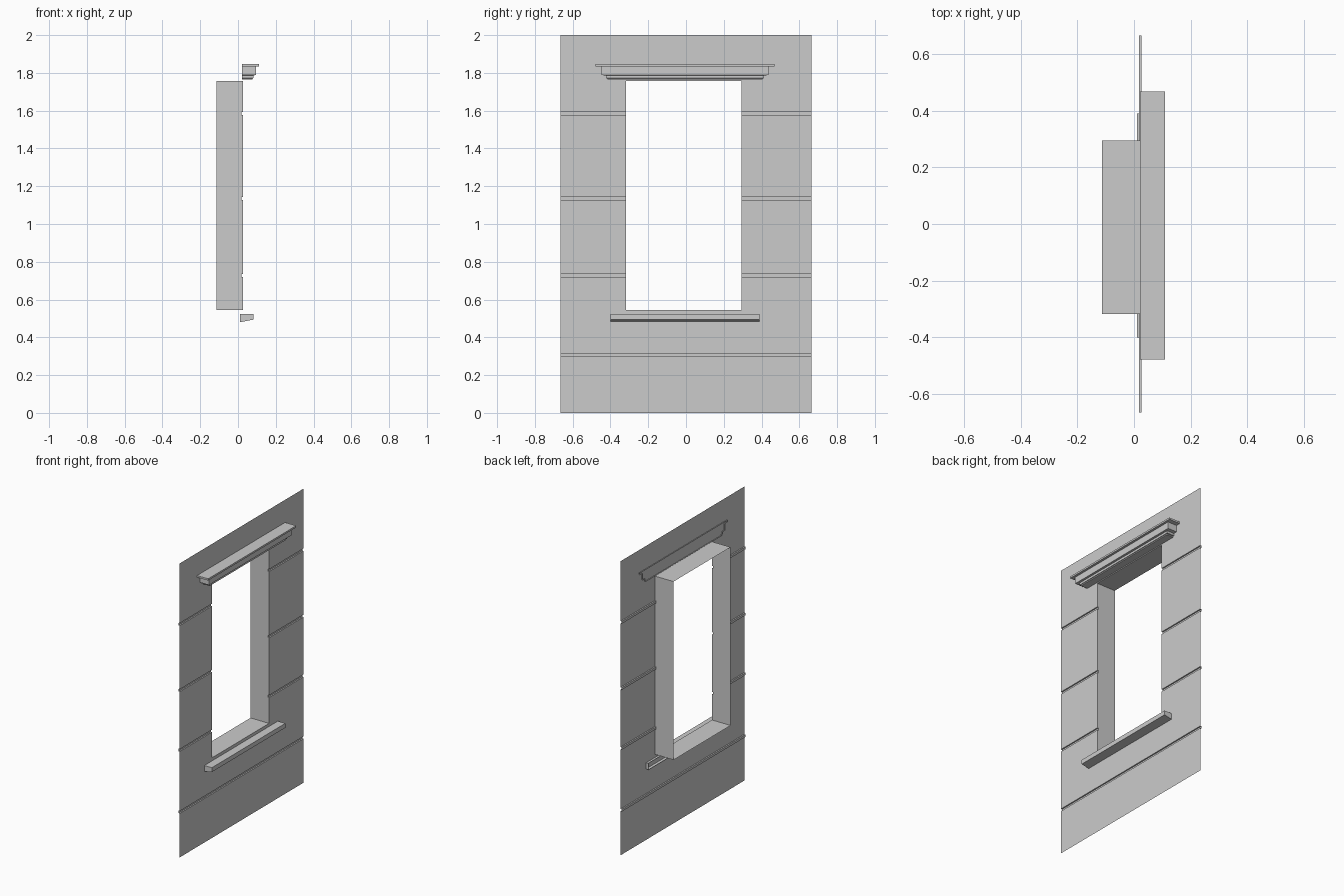
import bpy, bmesh

if "Cube" in bpy.data.objects:
    bpy.data.objects.remove(bpy.data.objects["Cube"])

FX, BX, GX = 0.027, -0.113, 0.018      # wall front, reveal back, groove depth
Y0, Y1, Z0, Z1 = -0.318, 0.295, 0.545, 1.758   # window opening


def make(name, faces):
    """Build an object from a list of polygons given as point lists."""
    bm = bmesh.new()
    for pts in faces:
        bm.faces.new([bm.verts.new(p) for p in pts])
    bmesh.ops.remove_doubles(bm, verts=bm.verts, dist=1e-5)
    me = bpy.data.meshes.new(name)
    bm.to_mesh(me)
    bm.free()
    ob = bpy.data.objects.new(name, me)
    bpy.context.collection.objects.link(ob)
    return ob


# Vertical wall profile with recessed joints
profile = [(FX, 0), (FX, Z0), (FX, Z1), (FX, 2)]
for zc in (0.307, 0.728, 1.135, 1.585):
    a, b = zc - 0.008, zc + 0.008
    profile += [(FX, a), (GX, a + 1e-4), (GX, b - 1e-4), (FX, b)]
profile.sort(key=lambda p: p[1])

# Wall sheet with the opening left out
ys = [-0.665, Y0, Y1, 0.665]
faces = []
for (xa, za), (xb, zb) in zip(profile, profile[1:]):
    for i in range(3):
        if i == 1 and Z0 <= za < Z1:
            continue
        faces.append([(xa, ys[i], za), (xa, ys[i + 1], za),
                      (xb, ys[i + 1], zb), (xb, ys[i], zb)])
make("wall_panel", faces)

# Window reveal, its sides following the joints
side = [p for p in profile if Z0 <= p[1] <= Z1] + [(BX, Z1), (BX, Z0)]
head = [(BX, Y0), (BX, Y1), (FX, Y1), (FX, Y0)]
make("window_reveal", [
    [(x, Y0, z) for x, z in reversed(side)],
    [(x, Y1, z) for x, z in side],
    [(x, y, Z1) for x, y in head],
    [(x, y, Z0) for x, y in reversed(head)]])


def moulding(name, yc, rings):
    """Open-backed trim from rings of (back x, front x, half width, z), bottom to top."""
    loops = [[(b, yc - w, z), (f, yc - w, z), (f, yc + w, z), (b, yc + w, z)]
             if not isinstance(z, tuple) else
             [(b, yc - w, z[0]), (f, yc - w, z[1]), (f, yc + w, z[1]), (b, yc + w, z[0])]
             for b, f, w, z in rings]
    faces = [loops[0][::-1], loops[-1]]
    for lo, hi in zip(loops, loops[1:]):
        for i in range(3):
            faces.append([lo[i], lo[i + 1], hi[i + 1], hi[i]])
    return make(name, faces)


# Stepped cornice above the window
moulding("cornice", -0.005, [
    (0.021, 0.077, 0.410, 1.764), (0.021, 0.077, 0.410, 1.771),
    (0.021, 0.081, 0.418, 1.772), (0.021, 0.081, 0.418, 1.787),
    (0.021, 0.095, 0.443, 1.788), (0.021, 0.095, 0.443, 1.833),
    (0.021, 0.110, 0.473, 1.834), (0.021, 0.110, 0.473, 1.846)])

# Sill with a sloping underside
moulding("sill", -0.005, [
    (0.011, 0.083, 0.395, (0.480, 0.494)),
    (0.011, 0.083, 0.395, 0.524)])
